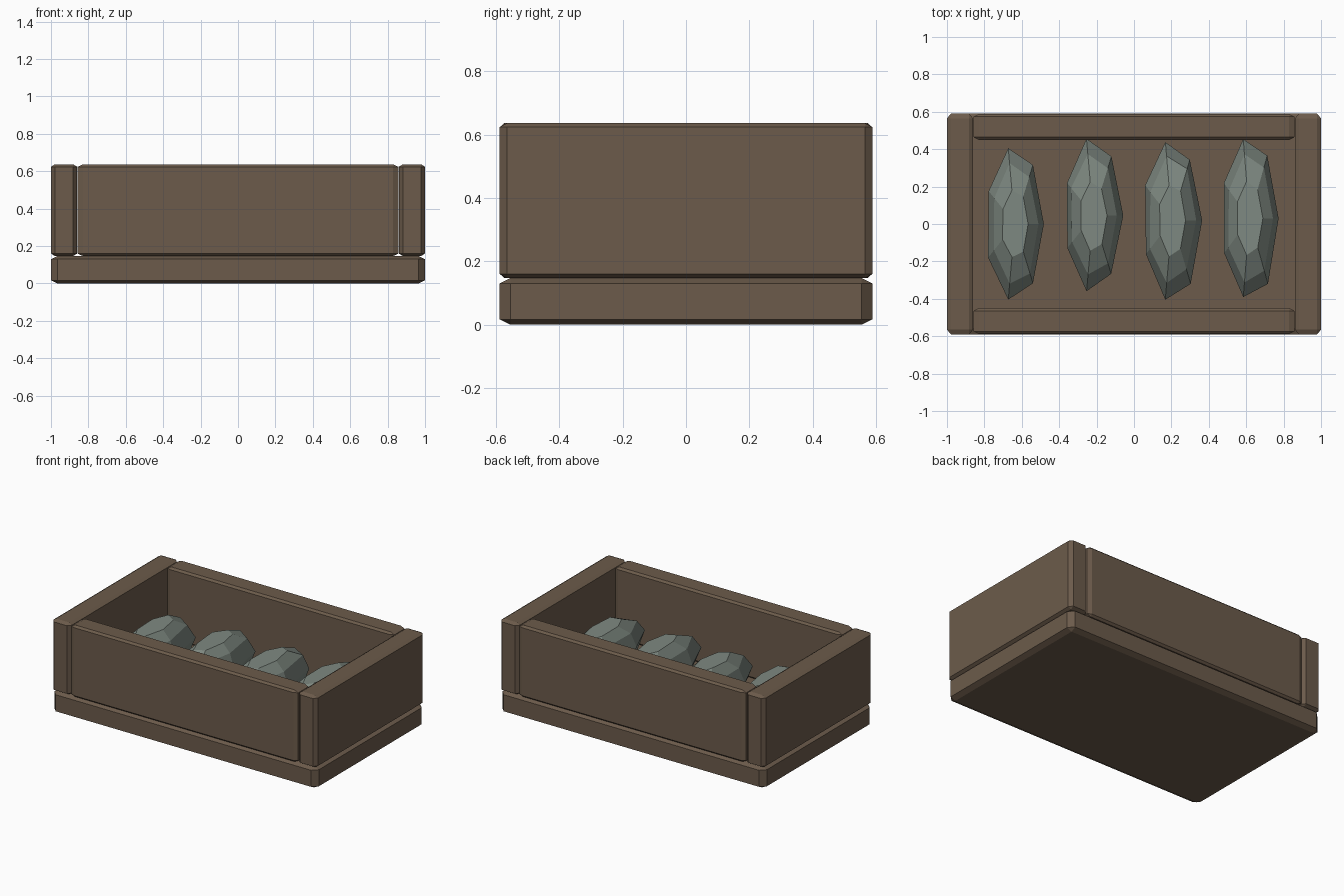
import bpy, bmesh, math, random

if "Cube" in bpy.data.objects:
    bpy.data.objects.remove(bpy.data.objects["Cube"])

random.seed(4)

def material(name, rgb):
    m = bpy.data.materials.new(name)
    m.diffuse_color = (*rgb, 1)
    m.use_nodes = True
    m.node_tree.nodes["Principled BSDF"].inputs["Base Color"].default_value = m.diffuse_color
    return m

wood = material("wood", (0.15, 0.105, 0.07))
stone = material("stone", (0.21, 0.25, 0.22))

def finish(bm, name, mat):
    bmesh.ops.recalc_face_normals(bm, faces=bm.faces)
    me = bpy.data.meshes.new(name)
    bm.to_mesh(me)
    bm.free()
    me.materials.append(mat)
    ob = bpy.data.objects.new(name, me)
    bpy.context.collection.objects.link(ob)
    return ob

def board(name, lo, hi, bevel):
    """Box between two corners, chamfered by a separate amount per axis."""
    bm = bmesh.new()
    c = [(a + b) / 2 for a, b in zip(lo, hi)]
    h = [(b - a) / 2 for a, b in zip(lo, hi)]
    for sx in (-1, 1):
        for sy in (-1, 1):
            for sz in (-1, 1):
                s = (sx, sy, sz)
                for full in range(3):
                    bm.verts.new([c[i] + s[i] * (h[i] - (0 if i == full else bevel[i]))
                                  for i in range(3)])
    bmesh.ops.convex_hull(bm, input=bm.verts)
    bmesh.ops.dissolve_limit(bm, angle_limit=0.01, verts=bm.verts, edges=bm.edges)
    return finish(bm, name, wood)

# Seven-sided stone: stacked rings (radius, height) with flat caps
PROFILE = [(0.48, -0.9), (0.83, -0.52), (1, 0), (0.81, 0.55), (0.46, 0.9)]

def rock(name, cx, cy, rx, ry):
    bm = bmesh.new()
    rings = []
    for r, z in PROFILE:
        ring = []
        for i in range(7):
            a = math.tau * i / 7
            k = r * random.uniform(0.97, 1.03)
            ring.append(bm.verts.new((cx + rx * k * math.cos(a),
                                      cy + ry * k * math.sin(a),
                                      0.295 + 0.185 * z + random.uniform(-0.008, 0.008))))
        rings.append(ring)
    for a, b in zip(rings, rings[1:]):
        for i in range(7):
            j = (i + 1) % 7
            bm.faces.new((a[i], a[j], b[j], b[i]))
    bm.faces.new(rings[0][::-1])
    bm.faces.new(rings[-1])
    return finish(bm, name, stone)

# Tray floor
board("base", (-1, -0.59, 0), (1, 0.59, 0.147), (0.035, 0.035, 0.017))

# End walls and long walls
for s, side in ((-1, "left"), (1, "right")):
    x0, x1 = sorted((s * 0.86, s))
    board(side + "_wall", (x0, -0.59, 0.147), (x1, 0.59, 0.637), (0.021, 0.025, 0.013))
for s, side in ((-1, "front"), (1, "back")):
    y0, y1 = sorted((s * 0.45, s * 0.588))
    board(side + "_wall", (-0.857, y0, 0.147), (0.857, y1, 0.637), (0.027, 0.014, 0.013))

# Row of stones
for i, (cx, cy, rx, ry) in enumerate([(-0.637, 0.0, 0.155, 0.405), (-0.218, 0.045, 0.158, 0.41),
                                      (0.203, 0.02, 0.157, 0.425), (0.618, 0.03, 0.153, 0.435)]):
    rock(f"stone_{i + 1}", cx, cy, rx, ry)
